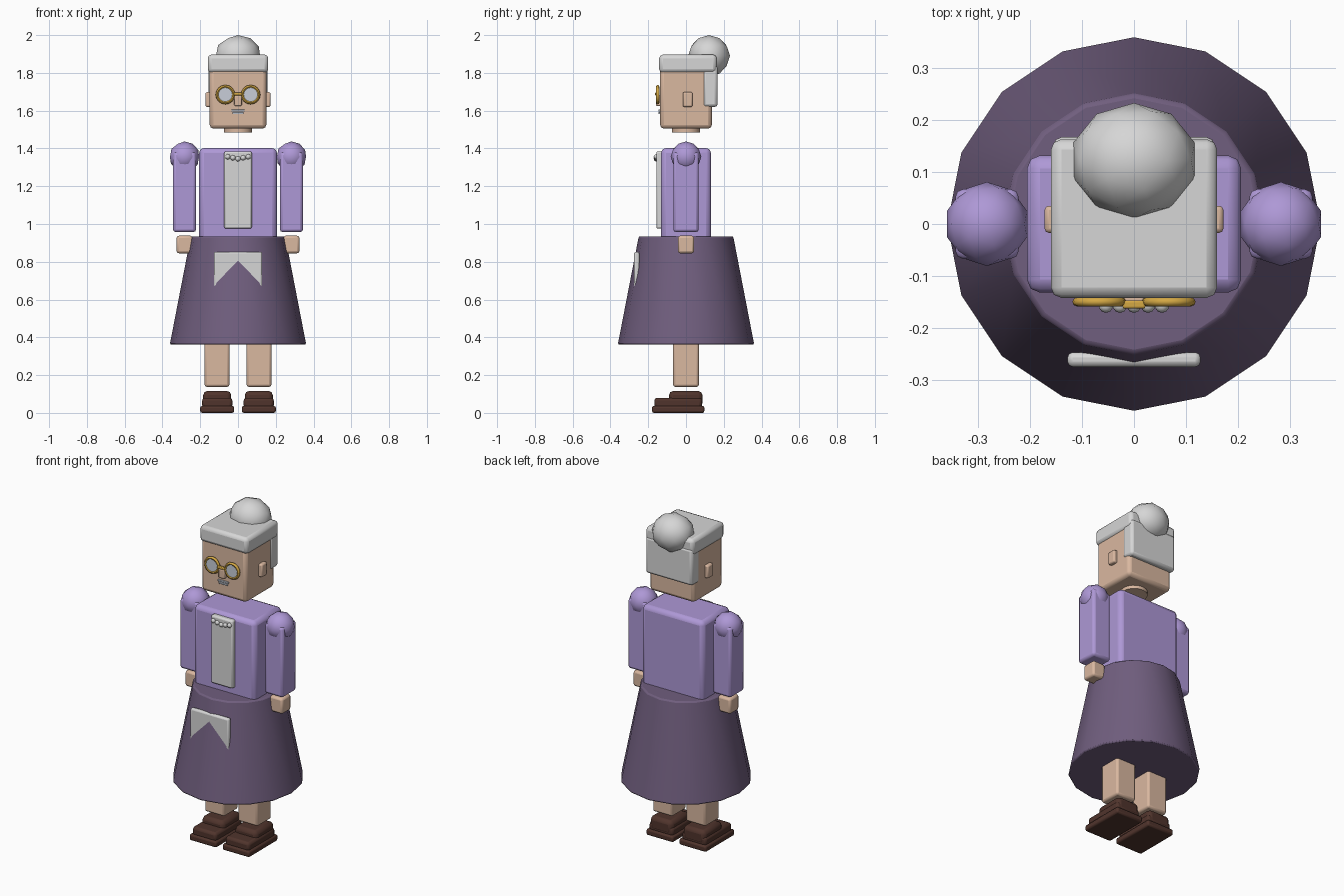
import bpy
from math import pi

if "Cube" in bpy.data.objects:
    bpy.data.objects.remove(bpy.data.objects["Cube"])


def linear(c):
    c /= 255
    return c / 12.92 if c < 0.04 else ((c + 0.055) / 1.055) ** 2.4


def material(name, r, g, b):
    m = bpy.data.materials.new(name)
    m.use_nodes = True
    col = (linear(r), linear(g), linear(b), 1)
    m.diffuse_color = col
    m.node_tree.nodes["Principled BSDF"].inputs["Base Color"].default_value = col
    return m


SKIN = material("skin", 218, 184, 160)
WHITE = material("off_white", 214, 214, 214)
LILAC = material("lilac", 174, 152, 214)
PLUM = material("plum", 112, 94, 126)
BROWN = material("shoe_brown", 80, 52, 44)
GOLD = material("gold", 212, 168, 68)
GLASS = material("pale_grey_blue", 200, 206, 216)


def finish(name, mat, bevel=0.0, segments=2):
    ob = bpy.context.object
    ob.name = name
    ob.data.materials.append(mat)
    bpy.ops.object.transform_apply(location=False, rotation=True, scale=True)
    if bevel:
        mod = ob.modifiers.new("bevel", "BEVEL")
        mod.width = bevel
        mod.segments = segments
        mod.limit_method = "ANGLE"
    bpy.ops.object.shade_smooth_by_angle(angle=pi / 4)
    return ob


def box(name, mat, x, y, z, bevel=0.01):
    """Bevelled box from (min, max) ranges on each axis."""
    bpy.ops.mesh.primitive_cube_add(
        size=1, location=[(a + b) / 2 for a, b in (x, y, z)])
    bpy.context.object.scale = [b - a for a, b in (x, y, z)]
    return finish(name, mat, bevel)


def ball(name, mat, loc, scale, detail=2):
    bpy.ops.mesh.primitive_ico_sphere_add(subdivisions=detail, radius=1, location=loc)
    bpy.context.object.scale = scale
    return finish(name, mat)


def span(side, a, b):
    return sorted((side * a, side * b))


# Head and hair
box("head", SKIN, (-.15, .15), (-.137, .137), (1.505, 1.84), .02)
box("hair_cap", WHITE, (-.16, .16), (-.142, .163), (1.8, 1.897), .02)
box("back_hair", WHITE, (-.155, .155), (.09, .167), (1.62, 1.84), .015)
ball("hair_bun", WHITE, (0, .122, 1.89), (.123, .111, .11))
bpy.ops.mesh.primitive_cylinder_add(vertices=16, radius=.075, depth=.06, location=(0, 0, 1.515))
finish("neck", SKIN)

# Face
box("nose", SKIN, (-.02, .02), (-.16, -.13), (1.625, 1.68), .006)
box("upper_lip", GLASS, (-.035, .035), (-.146, -.13), (1.595, 1.605), .002)
box("lower_lip", GLASS, (-.03, .03), (-.146, -.13), (1.582, 1.592), .002)
box("glasses_bridge", GOLD, (-.022, .022), (-.163, -.147), (1.68, 1.696), .004)

# Torso and shirt front
box("torso", LILAC, (-.206, .206), (-.132, .132), (.86, 1.402), .025)
box("shirt_front", WHITE, (-.073, .073), (-.157, -.12), (.975, 1.385), .01)
for i in range(5):
    x = (i - 2) * .027
    ball("bead_%d" % i, WHITE, (x, -.157, 1.345 + abs(x) * .2), (.014,) * 3)

# Skirt and apron
bpy.ops.mesh.primitive_cone_add(vertices=16, radius1=.361, radius2=.25, depth=.573,
                                location=(0, 0, .6485), rotation=(0, 0, 0))
finish("skirt", PLUM, .008)
box("apron", WHITE, (-.128, .128), (-.275, -.247), (.6, .853), .01)

# Paired parts
for side, tag in ((1, "left"), (-1, "right")):
    box(tag + "_ear", SKIN, span(side, .13, .172), (-.017, .035), (1.62, 1.698), .008)

    # Spectacle rim and lens
    place = (side * .067, -.15, 1.685)
    bpy.ops.mesh.primitive_torus_add(major_radius=.043, minor_radius=.0085, location=place,
                                     rotation=(pi / 2, 0, 0), major_segments=16, minor_segments=8)
    finish(tag + "_rim", GOLD)
    bpy.ops.mesh.primitive_cylinder_add(vertices=16, radius=.043, depth=.012, location=place,
                                        rotation=(pi / 2, 0, 0))
    finish(tag + "_lens", GLASS)

    # Arm
    ball(tag + "_shoulder", LILAC, (side * .283, 0, 1.356), (.081,) * 3)
    box(tag + "_arm", LILAC, span(side, .222, .344), (-.067, .067), (.957, 1.38), .015)
    box(tag + "_hand", SKIN, span(side, .24, .325), (-.043, .043), (.845, .938), .012)

    # Leg and shoe
    box(tag + "_leg", SKIN, span(side, .045, .177), (-.068, .068), (.138, .5), .012)
    box(tag + "_sole", BROWN, span(side, .02, .2), (-.18, .097), (0, .037), .01)
    box(tag + "_shoe_toe", BROWN, span(side, .03, .19), (-.168, .085), (.025, .08), .015)
    box(tag + "_shoe_upper", BROWN, span(side, .036, .184), (-.09, .087), (.03, .116), .022)
